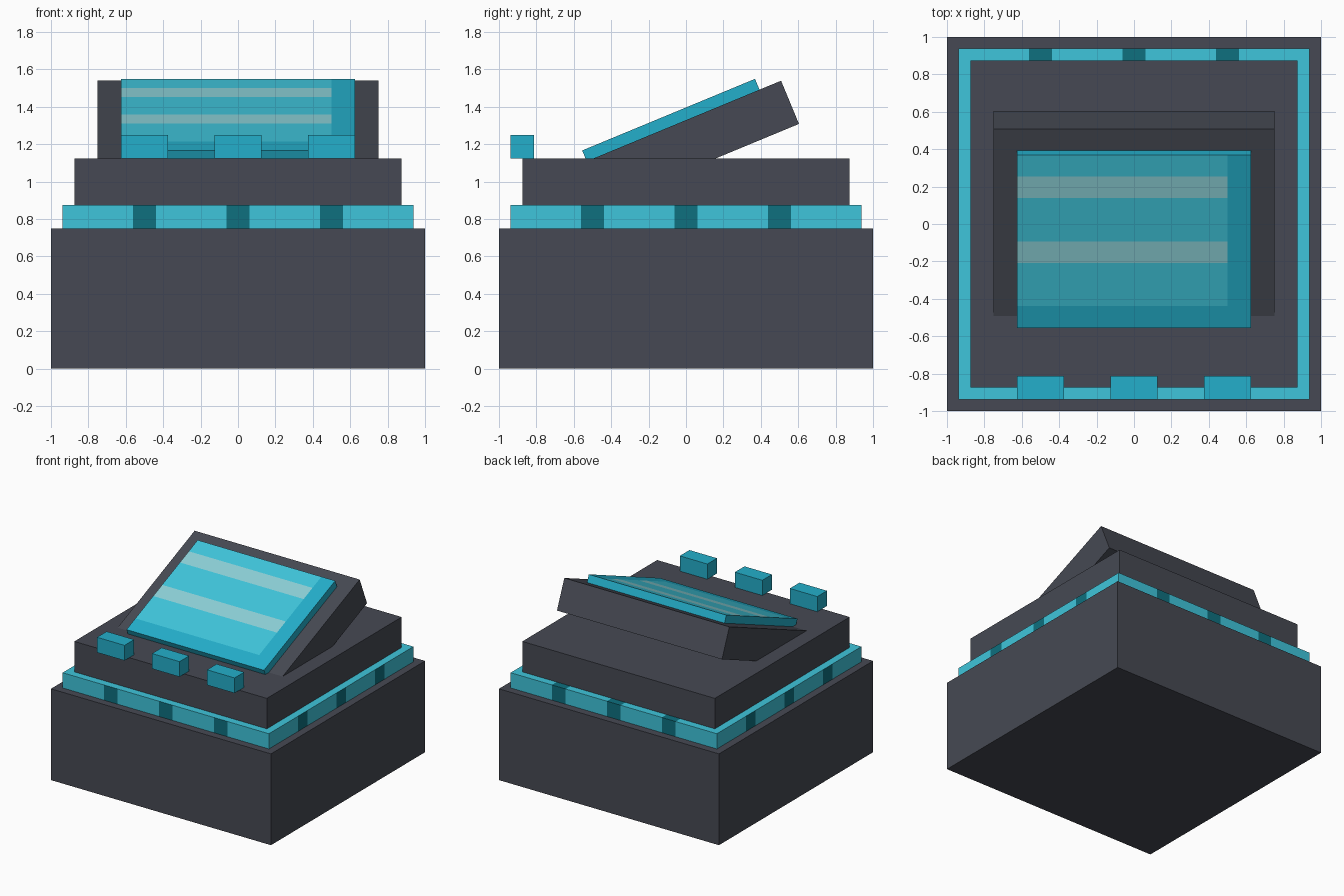
import bpy
import bmesh
from math import radians
from mathutils import Vector

cube = bpy.data.objects.get("Cube")
if cube:
    bpy.data.objects.remove(cube, do_unlink=True)


def material(name, rgb):
    """Flat material from 8-bit display colour, stored as linear."""
    lin = [((c / 255 + 0.055) / 1.055) ** 2.4 for c in rgb]
    mat = bpy.data.materials.new(name)
    mat.use_nodes = True
    mat.diffuse_color = (*lin, 1)
    bsdf = next(n for n in mat.node_tree.nodes if n.type == 'BSDF_PRINCIPLED')
    bsdf.inputs["Base Color"].default_value = (*lin, 1)
    return mat


casing = material("dark grey casing", (70, 73, 83))
cyan = material("bright cyan", (63, 197, 219))
teal = material("dark teal", (14, 112, 127))
blue = material("cyan blue", (36, 175, 203))
pale = material("pale cyan", (140, 208, 215))


def box(name, lo, hi, mats, cuts=(), rule=None, location=(0, 0, 0), tilt=0):
    """Box between two corners, sliced at (axis, value) cuts and coloured by rule."""
    lo, hi = Vector(lo), Vector(hi)
    bm = bmesh.new()
    bmesh.ops.create_cube(bm, size=1)
    for v in bm.verts:
        v.co = (lo + hi) / 2 + v.co * (hi - lo)
    for axis, value in cuts:
        normal = Vector((0, 0, 0))
        normal[axis] = 1
        bmesh.ops.bisect_plane(bm, geom=bm.verts[:] + bm.edges[:] + bm.faces[:],
                               plane_co=normal * value, plane_no=normal)
    bm.normal_update()
    if rule:
        for f in bm.faces:
            f.material_index = rule(f.calc_center_median(), f.normal)
    mesh = bpy.data.meshes.new(name)
    bm.to_mesh(mesh)
    bm.free()
    for m in mats:
        mesh.materials.append(m)
    obj = bpy.data.objects.new(name, mesh)
    obj.location = location
    obj.rotation_euler.x = tilt
    bpy.context.collection.objects.link(obj)
    return obj


# Stepped casing
box("base", (-1, -1, 0), (1, 1, 0.75), [casing])
box("upper_body", (-0.875, -0.875, 0.875), (0.875, 0.875, 1.125), [casing])

# Light band with three dark marks on every side, wrapping over the back edge
marks = (-0.5, 0, 0.5)
half = 0.0625


def band_rule(c, n):
    if abs(n.z) > 0.5 and c.y < 0.875:
        return 0
    along = c.y if abs(n.x) > 0.5 else c.x
    return int(any(abs(along - m) < half for m in marks))


band_cuts = [(axis, m + s * half) for axis in (0, 1) for m in marks for s in (-1, 1)]
box("light_band", (-0.9375, -0.9375, 0.75), (0.9375, 0.9375, 0.875),
    [cyan, teal], band_cuts + [(1, 0.875)], band_rule)

# Front buttons
for side, x in zip(("right", "middle", "left"), marks):
    box(f"{side}_button", (x - 0.125, -0.9375, 1.125), (x + 0.125, -0.8125, 1.25), [blue])

# Tilted console and its screen share one frame at the screen's lower edge
frame = dict(location=(0, -0.531, 1.109), tilt=radians(22.5))
box("console", (-0.75, -0.125, -0.25), (0.75, 1.125, 0), [casing], **frame)


def screen_rule(c, n):
    if n.z < 0.5 or c.x > 0.5 or c.y < 0.125:
        return 0
    return 2 if 0.375 < c.y < 0.5 or 0.75 < c.y < 0.875 else 1


screen_cuts = [(0, 0.5)] + [(1, y) for y in (0.125, 0.375, 0.5, 0.75, 0.875)]
box("screen", (-0.625, 0, 0), (0.625, 1, 0.0625), [blue, cyan, pale],
    screen_cuts, screen_rule, **frame)
